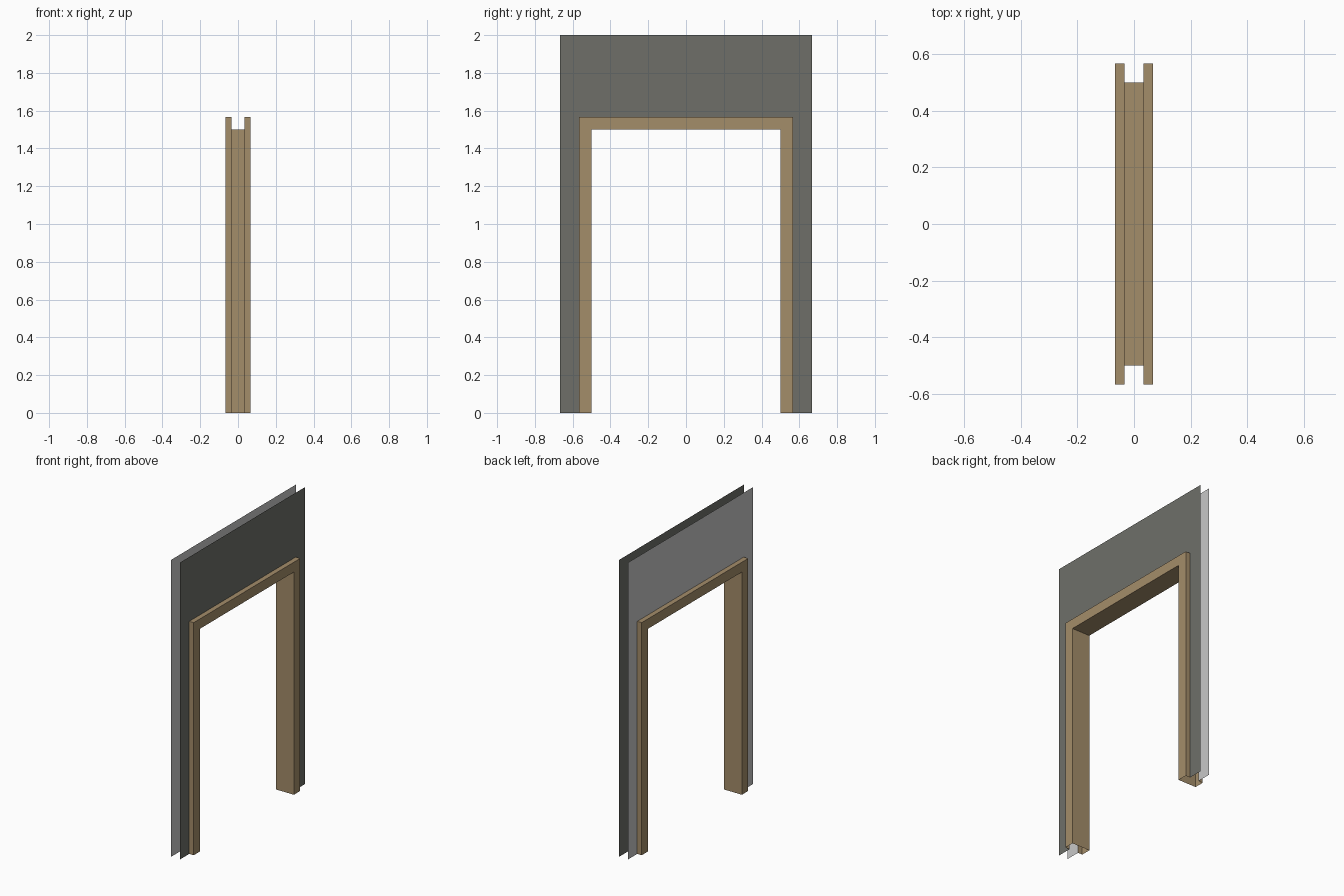
import bpy

if "Cube" in bpy.data.objects:
    bpy.data.objects.remove(bpy.data.objects["Cube"])

HALF_W, HEAD = 0.5, 1.5          # clear opening
CASING_W = 0.0667                # width of the casing on the wall
WALL_X, CASING_X = 0.0333, 0.0667
WALL_HALF, WALL_TOP = 0.6667, 2.0


def material(name, rgb):
    m = bpy.data.materials.new(name)
    m.diffuse_color = (*rgb, 1.0)
    m.use_nodes = True
    m.node_tree.nodes["Principled BSDF"].inputs["Base Color"].default_value = m.diffuse_color
    return m


def add_mesh(name, verts, faces, mat):
    me = bpy.data.meshes.new(name)
    me.from_pydata(verts, [], faces)
    me.materials.append(mat)
    me.update()
    ob = bpy.data.objects.new(name, me)
    bpy.context.collection.objects.link(ob)
    return ob


def arch(offset):
    """Door-shaped path (y, z), grown outwards from the opening."""
    w, h = HALF_W + offset, HEAD + offset
    return [(-w, 0), (-w, h), (w, h), (w, 0)]


wood = material("tan wood", (0.371, 0.266, 0.144))
dark = material("dark grey wall", (0.156, 0.159, 0.141))
light = material("light grey wall", (0.578, 0.578, 0.578))

# Door frame: open channel profile (x, offset) swept round the opening
profile = [(-WALL_X, CASING_W), (-CASING_X, CASING_W), (-CASING_X, 0),
           (CASING_X, 0), (CASING_X, CASING_W), (WALL_X, CASING_W)]
verts = [(x, y, z) for x, off in profile for y, z in arch(off)]
faces = []
for i in range(len(profile) - 1):
    for j in range(3):
        a = i * 4 + j
        faces.append((a, a + 1, a + 5, a + 4))
add_mesh("door_frame", verts, faces, wood)

# Single-sided wall sheets, cut out around the casing
outline = [(-WALL_HALF, 0)] + arch(CASING_W) + [
    (WALL_HALF, 0), (WALL_HALF, WALL_TOP), (-WALL_HALF, WALL_TOP)]
for name, side, mat in (("right_wall_sheet", 1, dark), ("left_wall_sheet", -1, light)):
    ring = list(range(len(outline)))
    if side < 0:
        ring.reverse()
    add_mesh(name, [(side * WALL_X, y, z) for y, z in outline], [ring], mat)
